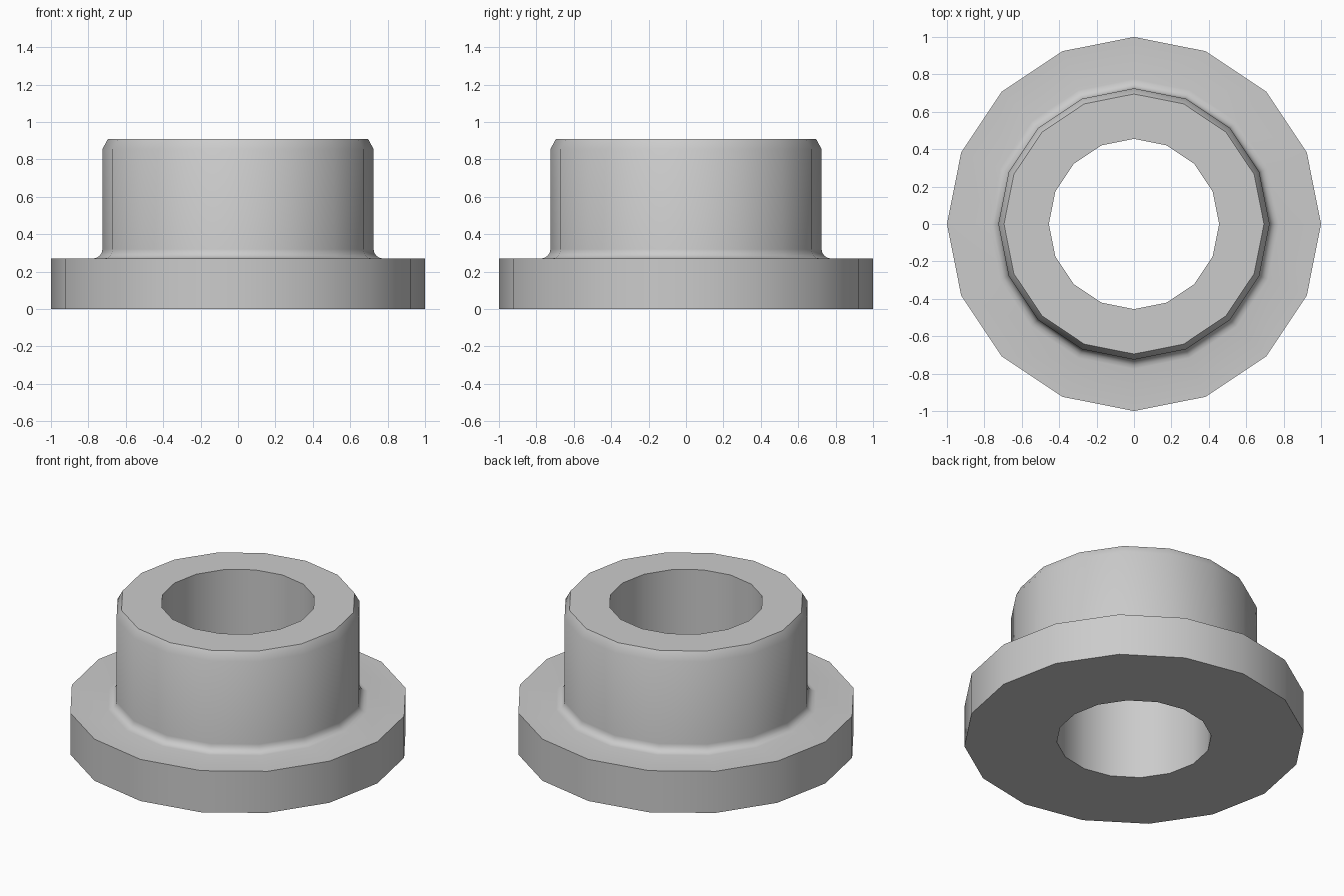
import bpy
import bmesh
import math

cube = bpy.data.objects.get("Cube")
if cube:
    bpy.data.objects.remove(cube, do_unlink=True)

SIDES = 16
BORE, BARREL, RIM, FLANGE = 0.455, 0.725, 0.695, 1.0
FLANGE_TOP, CHAMFER_Z, TOP = 0.27, 0.855, 0.91
FILLET, FILLET_STEPS = 0.05, 4

# Plain grey metal
grey = bpy.data.materials.new("grey_metal")
grey.use_nodes = True
colour = (0.6, 0.6, 0.6, 1)
grey.diffuse_color = colour
grey.node_tree.nodes["Principled BSDF"].inputs["Base Color"].default_value = colour

# Cross-section: flange, fillet, barrel, chamfered rim and bore
profile = [(BORE, 0), (FLANGE, 0), (FLANGE, FLANGE_TOP)]
for i in range(FILLET_STEPS + 1):
    a = math.pi / 2 * i / FILLET_STEPS
    profile.append((BARREL + FILLET * (1 - math.sin(a)),
                    FLANGE_TOP + FILLET * (1 - math.cos(a))))
profile += [(BARREL, CHAMFER_Z), (RIM, TOP), (BORE, TOP)]

# Revolve the closed section around the z axis
bm = bmesh.new()
rings = []
for r, z in profile:
    ring = []
    for s in range(SIDES):
        a = 2 * math.pi * s / SIDES
        ring.append(bm.verts.new((r * math.cos(a), r * math.sin(a), z)))
    rings.append(ring)
for k, low in enumerate(rings):
    high = rings[(k + 1) % len(rings)]
    for s in range(SIDES):
        t = (s + 1) % SIDES
        bm.faces.new((low[s], low[t], high[t], high[s]))
bmesh.ops.recalc_face_normals(bm, faces=bm.faces)

mesh = bpy.data.meshes.new("flanged_bushing")
bm.to_mesh(mesh)
bm.free()
mesh.materials.append(grey)
bushing = bpy.data.objects.new("flanged_bushing", mesh)
bpy.context.collection.objects.link(bushing)

# Smooth round walls, crisp rims
bpy.ops.object.select_all(action='DESELECT')
bushing.select_set(True)
bpy.context.view_layer.objects.active = bushing
bpy.ops.object.shade_smooth_by_angle(angle=math.radians(35))
